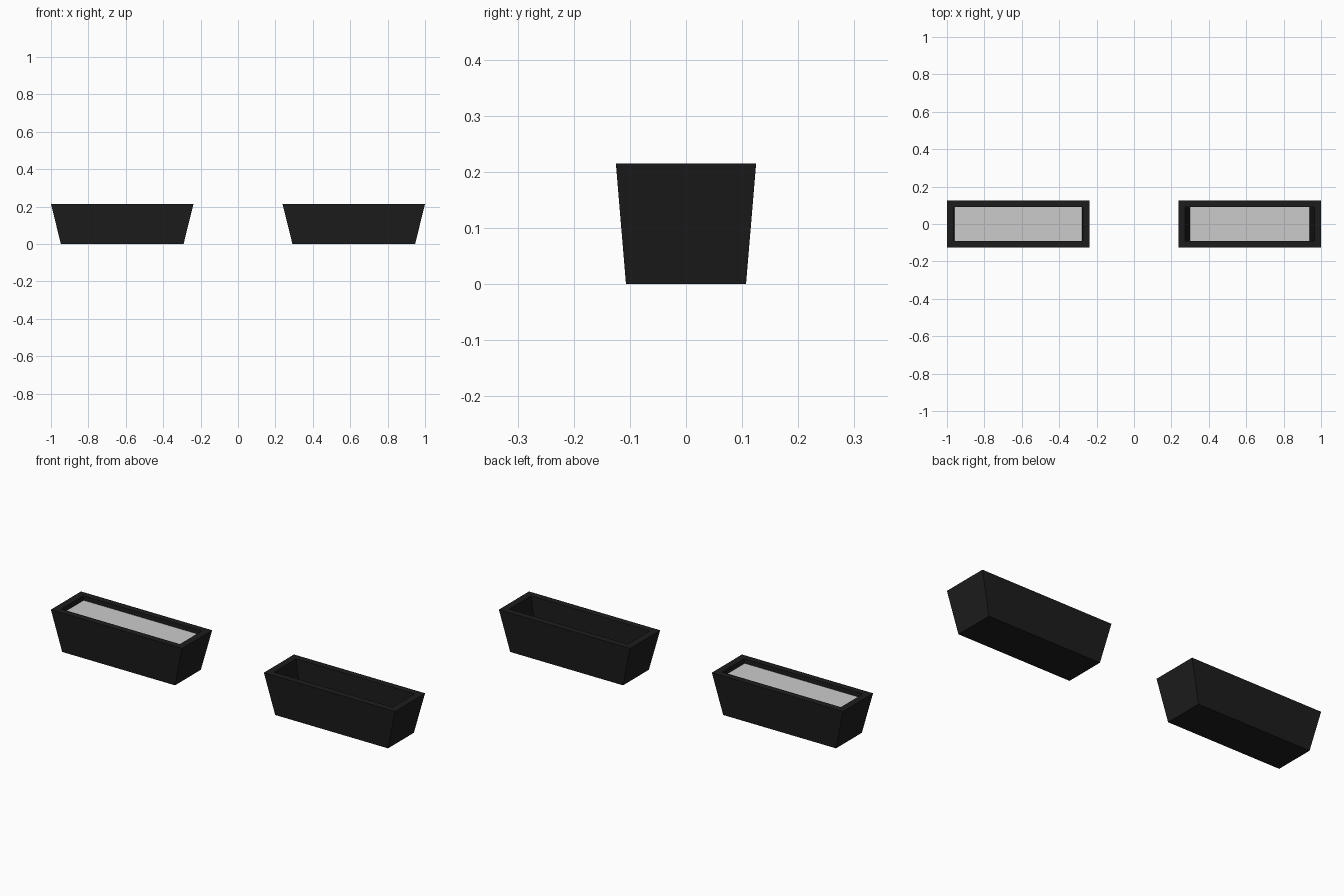
import bpy, bmesh

if "Cube" in bpy.data.objects:
    bpy.data.objects.remove(bpy.data.objects["Cube"])


def material(name, colour):
    m = bpy.data.materials.new(name)
    m.diffuse_color = colour
    m.use_nodes = True
    m.node_tree.nodes["Principled BSDF"].inputs["Base Color"].default_value = m.diffuse_color
    return m


black = material("black_pot", (0.012, 0.012, 0.012, 1))


def ring(bm, cx, hx, hy, z):
    return [bm.verts.new((cx + sx * hx, sy * hy, z))
            for sx, sy in ((-1, -1), (1, -1), (1, 1), (-1, 1))]


def build(name, rings, cx, cap_start, mat=None):
    """Skin a stack of rectangles, capping the last and optionally the first."""
    bm = bmesh.new()
    loops = [ring(bm, cx, *r) for r in rings]
    for a, b in zip(loops, loops[1:]):
        for i in range(4):
            j = (i + 1) % 4
            bm.faces.new((a[i], a[j], b[j], b[i]))
    if cap_start:
        bm.faces.new(loops[0][::-1])
    bm.faces.new(loops[-1])
    me = bpy.data.meshes.new(name)
    bm.to_mesh(me)
    bm.free()
    ob = bpy.data.objects.new(name, me)
    bpy.context.collection.objects.link(ob)
    if mat:
        me.materials.append(mat)
    return ob


TOP, FLOOR = 0.215, 0.02
for side, cx, fill in (("left", -0.619, 0.192), ("right", 0.619, FLOOR + 0.005)):
    # tapered planter with flat rim and hollow inside
    build(side + "_planter", [(0.328, 0.107, 0), (0.381, 0.125, TOP),
                              (0.345, 0.091, TOP), (0.318, 0.091, FLOOR)],
          cx, True, black)
    # grey fill: near the rim on the left, at the floor on the right
    hx = 0.318 + 0.027 * (fill - FLOOR) / (TOP - FLOOR)
    build(side + "_fill", [(hx, 0.091, fill)], cx, False)
